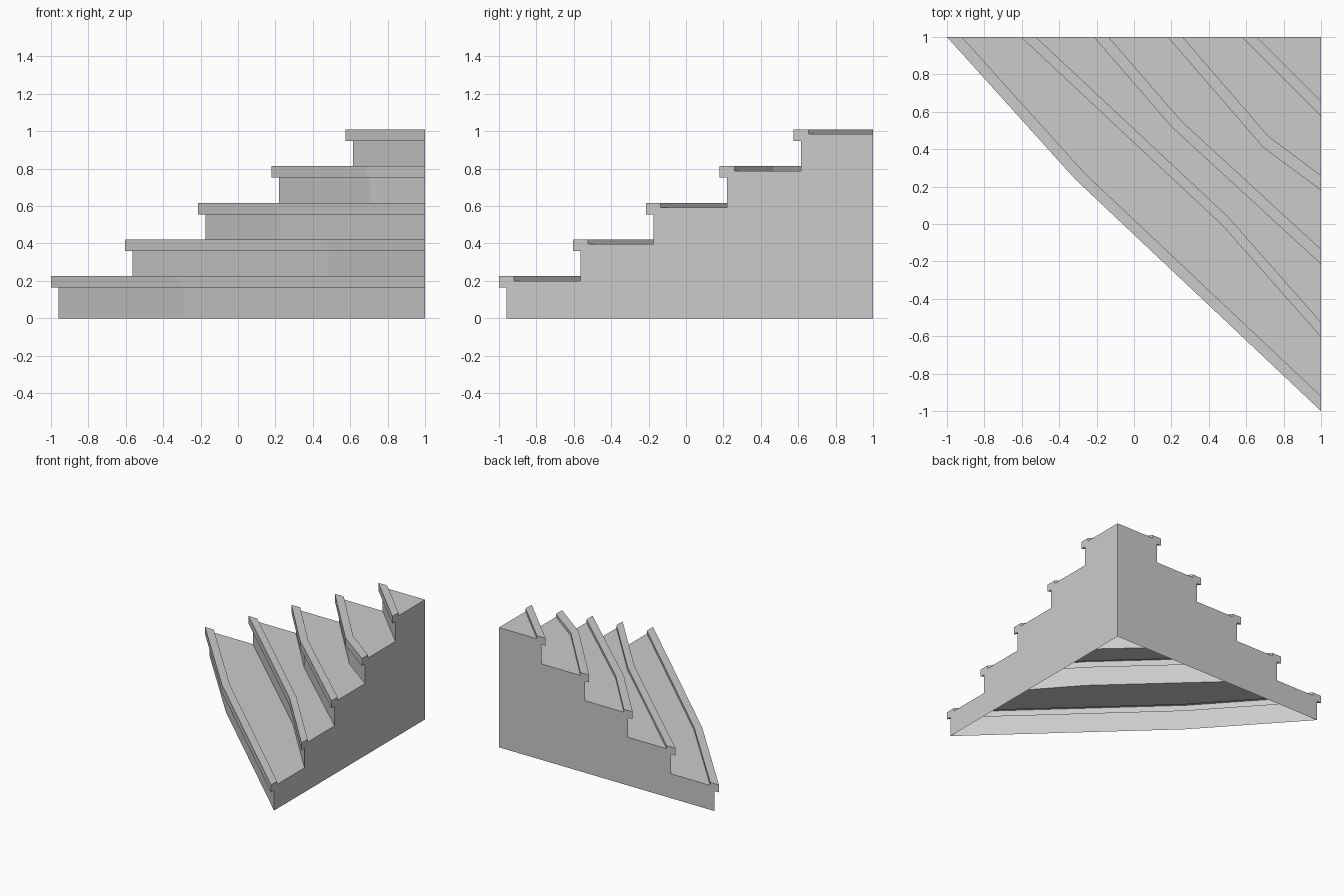
import bpy
import bmesh

if "Cube" in bpy.data.objects:
    bpy.data.objects.remove(bpy.data.objects["Cube"], do_unlink=True)

# One plain grey for the whole staircase
stone = bpy.data.materials.new("stone_grey")
stone.use_nodes = True
grey = (0.6, 0.6, 0.6, 1)
stone.diffuse_color = grey
stone.node_tree.nodes["Principled BSDF"].inputs["Base Color"].default_value = grey

LIP, RISE, FIRST = 0.08, 0.196, 0.2
LIP_UP, LIP_DOWN = 0.025, 0.036

# Front edge of each step: x on the back wall, bend point, y on the left wall
edges = [
    (-1.0, (-0.315, 0.24), -1.0),
    (-0.605, (0.475, -0.01), -0.605),
    (-0.215, (0.2, 0.52), -0.215),
    (0.18, (0.69, 0.41), 0.18),
    (0.575, (0.7875, 0.7875), 0.575),
]


def rail(edge, d, z):
    """Step edge moved inward by d, parallel to itself, at height z."""
    x0, (bx, by), y1 = edge
    k1 = (bx - x0) / (1 - by)
    k2 = (by - y1) / (1 - bx)
    det = 1 - k1 * k2
    if abs(det) < 0.01:
        a = b = d / 2
    else:
        a, b = d * (1 - k1) / det, d * (1 - k2) / det
    return [(x0 + d, 1, z), (bx + a, by + b, z), (1, y1 + d, z)]


def build(name, polygons):
    mesh = bpy.data.meshes.new(name)
    bm = bmesh.new()
    for poly in polygons:
        bm.faces.new([bm.verts.new(p) for p in poly])
    bmesh.ops.remove_doubles(bm, verts=bm.verts, dist=0.0001)
    bm.to_mesh(mesh)
    bm.free()
    mesh.materials.append(stone)
    obj = bpy.data.objects.new(name, mesh)
    bpy.context.collection.objects.link(obj)


# Steps: riser, overhanging lip and tread as one folded sheet
profile = []
floor = 0
for i, edge in enumerate(edges):
    tread = FIRST + RISE * i
    top, under = tread + LIP_UP, tread - LIP_DOWN
    rails = [rail(edge, d, z) for d, z in (
        (LIP / 2, floor), (LIP / 2, under), (0, under),
        (0, top), (LIP, top), (LIP, tread))]
    profile += rails
    polygons = []
    if i + 1 < len(edges):
        rails.append(rail(edges[i + 1], LIP / 2, tread))
    else:
        polygons.append(rails[-1] + [(1, 1, tread)])
    for low, high in zip(rails, rails[1:]):
        for j in range(2):
            polygons.append([low[j], low[j + 1], high[j + 1], high[j]])
    build(f"step_{i + 1}", polygons)
    floor = tread

# Flat walls closing the two straight sides; the underside stays open
corner = [(1, 1, floor), (1, 1, 0)]
build("back_wall", [[r[0] for r in profile] + corner])
build("left_wall", [([r[2] for r in profile] + corner)[::-1]])
